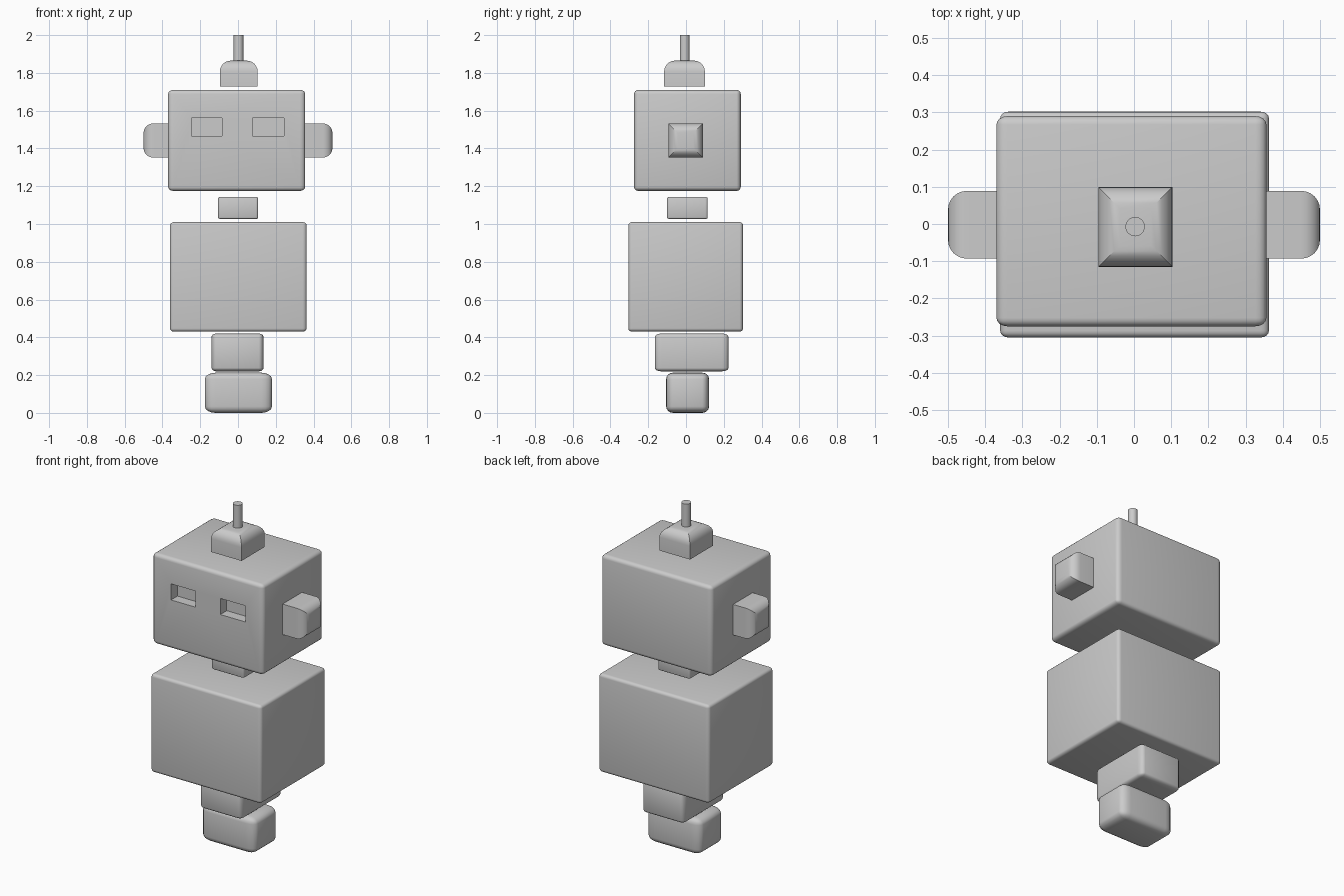
import bpy, bmesh, math
from mathutils import Matrix, Vector

if "Cube" in bpy.data.objects:
    bpy.data.objects.remove(bpy.data.objects["Cube"], do_unlink=True)

GREY = (0.6, 0.6, 0.6, 1.0)
grey = bpy.data.materials.new("plain grey")
grey.use_nodes = True
grey.diffuse_color = GREY
grey.node_tree.nodes["Principled BSDF"].inputs["Base Color"].default_value = GREY


def finish(name, bm, smooth=True):
    bmesh.ops.recalc_face_normals(bm, faces=bm.faces[:])
    mesh = bpy.data.meshes.new(name)
    bm.to_mesh(mesh)
    bm.free()
    mesh.materials.append(grey)
    obj = bpy.data.objects.new(name, mesh)
    bpy.context.collection.objects.link(obj)
    select(obj)
    if smooth:
        bpy.ops.object.shade_smooth_by_angle(angle=math.radians(30))
    return obj


def select(obj):
    bpy.ops.object.select_all(action="DESELECT")
    obj.select_set(True)
    bpy.context.view_layer.objects.active = obj


def box(name, low, high, rounding=0.0):
    """Rounded unit cube stretched to fit between two corners."""
    low, high = Vector(low), Vector(high)
    bm = bmesh.new()
    bmesh.ops.create_cube(bm, size=1)
    if rounding:
        bmesh.ops.bevel(bm, geom=bm.edges[:], offset=rounding, segments=4,
                        profile=0.5, affect="EDGES")
    bm.transform(Matrix.Translation((low + high) / 2) @ Matrix.Diagonal((high - low).to_4d()))
    return finish(name, bm, rounding > 0)


def pillow(name, half_a, half_b, height, radius, matrix, steps=6):
    """Block whose far end curves inward with mitred corners."""
    bm = bmesh.new()
    levels = [(0, 0)]
    for i in range(steps + 1):
        a = math.pi / 2 * i / steps
        levels.append((radius * (1 - math.cos(a)), height - radius * (1 - math.sin(a))))
    rings = [[bm.verts.new((sx * (half_a - inset), sy * (half_b - inset), z))
              for sx, sy in ((1, 1), (-1, 1), (-1, -1), (1, -1))]
             for inset, z in levels]
    for lower, upper in zip(rings, rings[1:]):
        for i in range(4):
            j = (i + 1) % 4
            bm.faces.new((lower[i], lower[j], upper[j], upper[i]))
    bm.faces.new(rings[0])
    bm.faces.new(rings[-1])
    bm.transform(matrix)
    return finish(name, bm)


# Stacked body blocks
box("foot", (-0.175, -0.105, 0.0), (0.18, 0.122, 0.213), 0.16)
box("hip", (-0.14, -0.165, 0.22), (0.135, 0.225, 0.42), 0.09)
box("torso", (-0.36, -0.305, 0.43), (0.363, 0.302, 1.01), 0.03)
box("neck", (-0.105, -0.1, 1.027), (0.107, 0.115, 1.143), 0.06)
head = box("head", (-0.37, -0.275, 1.175), (0.356, 0.29, 1.71), 0.04)

# Recessed eye sockets
for name, x0, x1 in (("right", -0.245, -0.085), ("left", 0.077, 0.243)):
    cutter = box(name + "_eye_cutter", (x0, -0.4, 1.465), (x1, -0.215, 1.56))
    cutter.hide_render = True
    mod = head.modifiers.new(name + "_eye_socket", "BOOLEAN")
    mod.object = cutter
    mod.operation = "DIFFERENCE"
    mod.solver = "EXACT"
    select(head)
    bpy.ops.object.modifier_apply(modifier=mod.name)
    bpy.data.objects.remove(cutter, do_unlink=True)
select(head)
bpy.ops.object.shade_smooth_by_angle(angle=math.radians(30))

# Ears
for name, side, start in (("left_ear", 1, 0.345), ("right_ear", -1, 0.36)):
    place = Matrix.Translation((side * start, -0.002, 1.442)) @ Matrix.Rotation(side * math.pi / 2, 4, "Y")
    pillow(name, 0.09, 0.091, 0.5 - start, 0.05, place)

# Domed cap and antenna
pillow("cap", 0.1, 0.108, 0.137, 0.058, Matrix.Translation((0.004, -0.008, 1.728)))
bm = bmesh.new()
bmesh.ops.create_cone(bm, cap_ends=True, segments=32, radius1=0.026, radius2=0.026, depth=0.145)
bm.transform(Matrix.Translation((0.003, -0.007, 1.9275)))
finish("antenna", bm)
